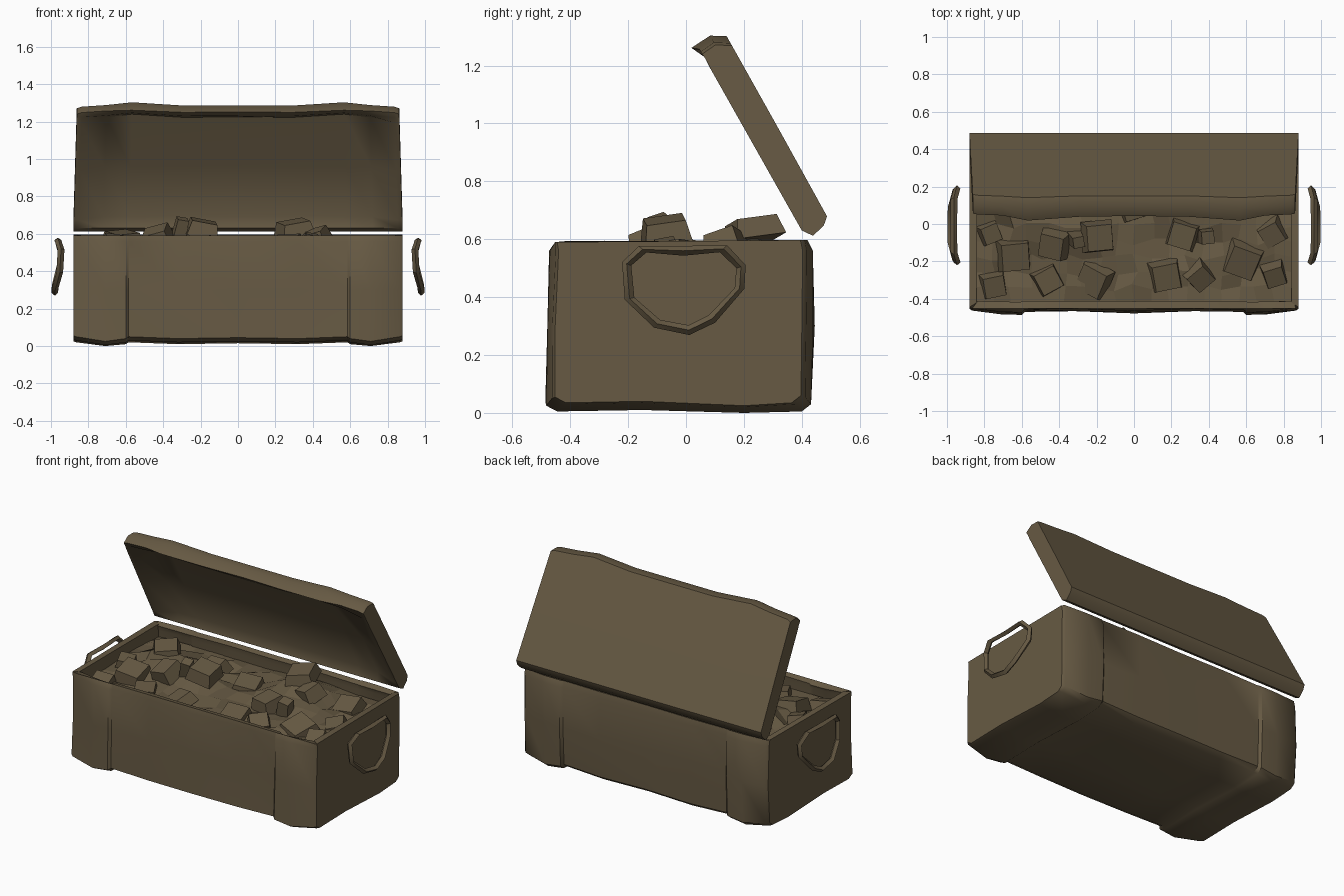
import bpy, bmesh, math, random
from mathutils import Vector, Euler

if "Cube" in bpy.data.objects:
    bpy.data.objects.remove(bpy.data.objects["Cube"])

random.seed(11)
brown = bpy.data.materials.new("dark brown")
brown.diffuse_color = (0.135, 0.102, 0.057, 1)
brown.use_nodes = True
brown.node_tree.nodes["Principled BSDF"].inputs["Base Color"].default_value = brown.diffuse_color


def finish(name, bm, angle=35, solid=0):
    """Turn a bmesh into a named, coloured, edge-split-shaded object."""
    bmesh.ops.recalc_face_normals(bm, faces=bm.faces)
    me = bpy.data.meshes.new(name)
    bm.to_mesh(me)
    bm.free()
    me.materials.append(brown)
    ob = bpy.data.objects.new(name, me)
    bpy.context.collection.objects.link(ob)
    bpy.ops.object.select_all(action='DESELECT')
    ob.select_set(True)
    bpy.context.view_layer.objects.active = ob
    if solid:
        m = ob.modifiers.new("wall", 'SOLIDIFY')
        m.thickness, m.offset, m.use_even_offset = solid, -1, True
        bpy.ops.object.modifier_apply(modifier=m.name)
    if angle:
        bpy.ops.object.shade_smooth_by_angle(angle=math.radians(angle))
    return ob


def loft(rings, closed_profile, closed_path=False, caps=False):
    """Bridge a list of equal-length point rings with quads."""
    bm = bmesh.new()
    vs = [[bm.verts.new(p) for p in r] for r in rings]
    n = len(rings[0])
    for i in range(len(vs) if closed_path else len(vs) - 1):
        a, b = vs[i], vs[(i + 1) % len(vs)]
        for j in range(n if closed_profile else n - 1):
            k = (j + 1) % n
            bm.faces.new((a[j], a[k], b[k], b[j]))
    if caps:
        bm.faces.new(vs[0])
        bm.faces.new(vs[-1])
    return bm


def mirrored(half):
    """Mirror stations (x first) to the negative side."""
    return [(-s[0],) + s[1:] for s in half if s[0] > 0] + half[::-1]


# chest body: U-shaped sections along x, thicker straps near the corners
half = [(0.88, 0.445, 0.395, 0.035), (0.865, 0.455, 0.41, 0.03),
        (0.71, 0.475, 0.43, 0.005), (0.60, 0.478, 0.43, 0.02),
        (0.585, 0.462, 0.415, 0.03), (0.32, 0.458, 0.42, 0.02),
        (0.0, 0.47, 0.415, 0.025)]
rings = []
for x, f, b, z in mirrored(half):
    w = 0.012 * math.sin(5 * x)
    rings.append([(x, -min(f, 0.452), 0.59), (x, -f + 0.005, 0.56), (x, -f + w * .6, 0.3),
                  (x, -f - 0.008, z + 0.02), (x, -f + 0.03, z), (x, -0.15, z + 0.005),
                  (x, 0.2, max(z - 0.01, 0)), (x, b - 0.03, z), (x, b + 0.002, z + 0.025),
                  (x, b + 0.012 + w * .6, 0.3), (x, b + 0.008, 0.56), (x, min(b, 0.42), 0.597)])
finish("chest_body", loft(rings, False, caps=True), 40, 0.04)

# open lid: slab with a shallow recess inside, built along its slope
UP, OUT, HINGE = Vector((0, -0.4916, 0.8708)), Vector((0, 0.871, 0.4916)), Vector((0, 0.40, 0.63))
half = [(0.88, 0.705, 0.0, 0.0), (0.855, 0.715, 0.0, 0.0), (0.72, 0.725, 0.045, 0.0),
        (0.58, 0.742, 0.05, 0.022), (0.30, 0.722, 0.05, 0.01), (0.0, 0.722, 0.055, 0.005)]
rings = []
for x, top, rec, lip in mirrored(half):
    prof = [(0, 0), (-0.035, 0.025), (-0.022, 0.075), (0, 0.1), (0.35, 0.103),
            (top - 0.03, 0.104), (top, 0.055), (top - 0.005, -lip),
            (top - 0.035, 0.002), (top - 0.07, rec), (0.35, rec), (0.05, rec * 0.8)]
    ring = []
    for u, v in prof:
        p = HINGE + UP * u + OUT * v
        p.x = x * (1 - 0.03 * max(u, 0))
        ring.append(p)
    rings.append(ring)
finish("open_lid", loft(rings, True, caps=True), 40)

# D-shaped ring handles on both ends
path = [(-0.205, 0.515), (-0.15, 0.565), (-0.01, 0.56), (0.13, 0.567), (0.19, 0.505),
        (0.185, 0.43), (0.09, 0.325), (0.01, 0.286), (-0.10, 0.308), (-0.195, 0.395)]
for side, name in ((-1, "left_handle"), (1, "right_handle")):
    rings = []
    for y, z in path:
        x = 0.98 - 0.06 * (z - 0.28) - 0.02 * (abs(y) > 0.15)
        d = Vector((0, y, z - 0.44)).normalized() * 0.017
        c = Vector((x * side, y, z))
        s = Vector((0.018, 0, 0))
        rings.append([c + d, c + s, c - d, c - s])
    finish(name, loft(rings, True, closed_path=True), 35)


# heaped filling: uneven faceted surface with two mounds
def heap(x, y):
    m = sum(h * math.exp(-((x - cx) / 0.2) ** 2 - ((y - cy) / 0.17) ** 2)
            for cx, cy, h in ((-0.27, -0.04, 0.09), (0.3, 0.18, 0.1), (-0.6, 0.1, 0.07)))
    return 0.51 + m


rings = []
for i in range(19):
    x = -0.845 + i * 1.69 / 18
    row = []
    for j in range(11):
        y = -0.42 + j * 0.081
        inner = 0 < i < 18 and 0 < j < 10
        k = 0.022 if inner else 0
        row.append((x + random.uniform(-k, k), y + random.uniform(-k, k),
                    heap(x, y) + random.uniform(-k, k)))
    rings.append(row)
finish("filling_heap", loft(rings, False), 0)

# loose tilted blocks lying on the heap: x, y, size, height, spin, z nudge
blocks = [(-0.64, -0.17, .17, .09, .1, .02), (-0.43, -0.11, .15, .1, -.25, .02),
          (-0.19, -0.07, .16, .08, .1, .045), (-0.31, -0.08, .07, .14, .2, .02),
          (0.26, -0.06, .15, .09, -.3, .02), (0.38, -0.06, .08, .16, .1, .0),
          (0.17, -0.28, .16, .07, .2, .01), (0.35, -0.28, .13, .09, .7, .0),
          (0.58, -0.2, .18, .07, -.35, .01), (0.75, -0.27, .12, .09, .3, .0),
          (0.74, -0.05, .13, .08, .5, .0), (-0.22, -0.3, .17, .07, -.5, .0),
          (-0.46, -0.3, .14, .08, .5, .0), (-0.75, -0.33, .13, .07, .2, .0),
          (-0.77, -0.05, .11, .08, .4, .0), (0.3, 0.23, .17, .07, .3, .03),
          (0.42, 0.14, .13, .09, -.4, .0), (0.0, 0.1, .16, .07, .3, .0),
          (-0.28, 0.15, .15, .08, -.2, .0), (-0.62, 0.15, .16, .07, .6, .0),
          (0.65, 0.2, .16, .08, .1, .0)]
bm = bmesh.new()
for x, y, s, h, spin, dz in blocks:
    vs = bmesh.ops.create_cube(bm, size=1)["verts"]
    rot = Euler((random.uniform(.1, .45), random.uniform(-.3, .3), spin)).to_matrix()
    for v in vs:
        taper = 0.85 if v.co.z > 0 else 1.05
        p = Vector((v.co.x * s * taper, v.co.y * s * taper, v.co.z * h))
        v.co = rot @ p + Vector((x, y, heap(x, y) + dz))
finish("loose_blocks", bm, 0)
